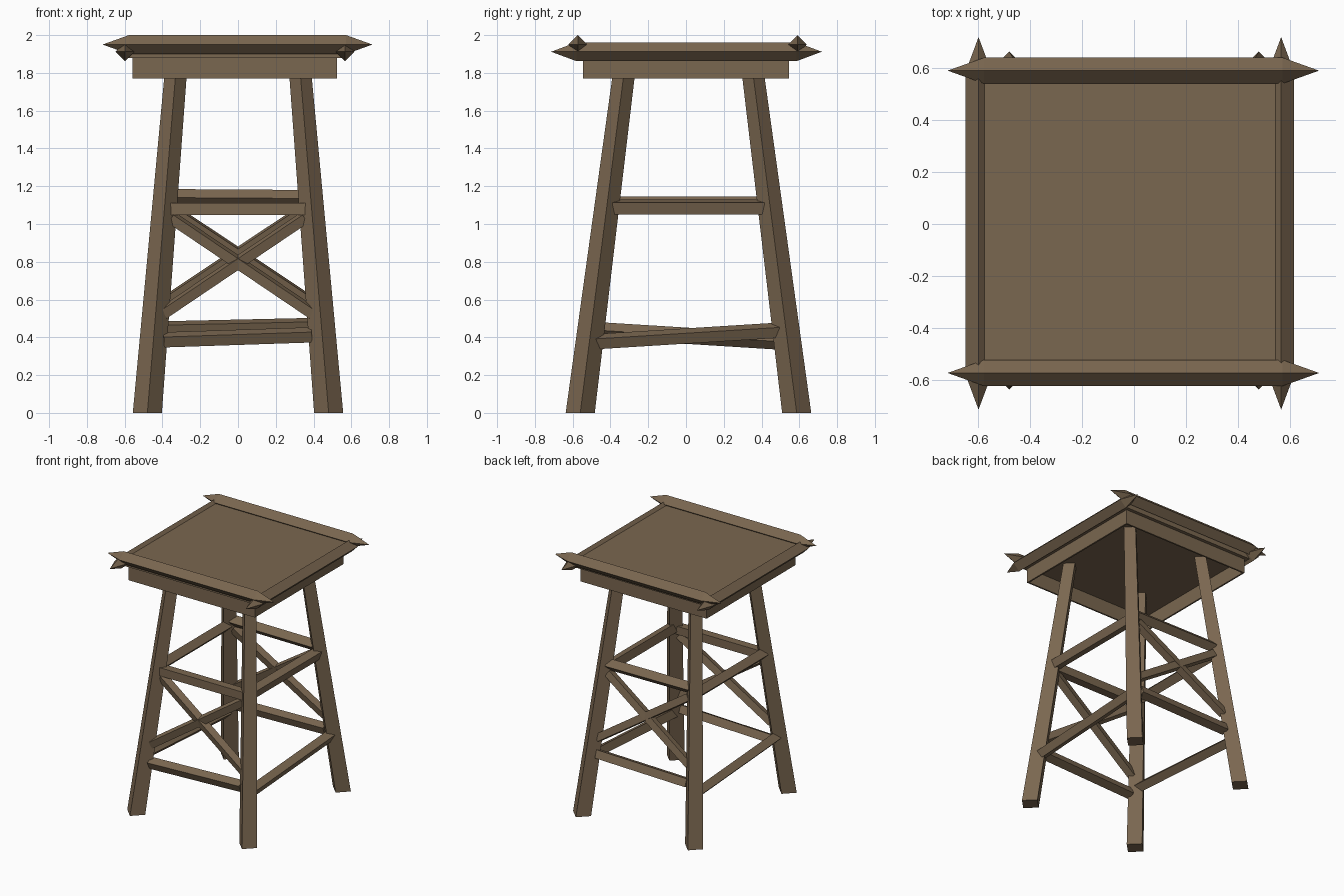
import bpy, math
from mathutils import Vector

if "Cube" in bpy.data.objects:
    bpy.data.objects.remove(bpy.data.objects["Cube"])

wood = bpy.data.materials.new("brown_wood")
wood.diffuse_color = (0.195, 0.135, 0.08, 1)
wood.use_nodes = True
wood.node_tree.nodes["Principled BSDF"].inputs["Base Color"].default_value = wood.diffuse_color


def make(name, verts, faces):
    me = bpy.data.meshes.new(name)
    me.from_pydata(verts, [], faces)
    me.materials.append(wood)
    ob = bpy.data.objects.new(name, me)
    bpy.context.collection.objects.link(ob)
    return ob


def box(name, x0, x1, y0, y1, z0, z1):
    v = [(x, y, z) for z in (z0, z1) for x, y in ((x0, y0), (x1, y0), (x1, y1), (x0, y1))]
    make(name, v, [(3, 2, 1, 0), (4, 5, 6, 7)] + [(i, (i + 1) % 4, (i + 1) % 4 + 4, i + 4) for i in range(4)])


def beam(name, a, b, r, roll=0, tip=0.0):
    """Four-sided bar from a to b; roll 0 is a diamond, 45 a square; optional pointed ends."""
    a, b = Vector(a), Vector(b)
    d = (b - a).normalized()
    s = d.cross(Vector((0, 0, 1))).normalized()
    u = s.cross(d)
    ang = [math.radians(roll + 90 * k) for k in range(4)]
    ring = [s * math.cos(t) * r + u * math.sin(t) * r for t in ang]
    v = [a + p for p in ring] + [b + p for p in ring]
    v += [a - d * tip, b + d * tip]
    f = []
    for i in range(4):
        j = (i + 1) % 4
        f += [(i, i + 4, j + 4, j)]
        if tip:
            f += [(8, i, j), (9, j + 4, i + 4)]
    if not tip:
        v = v[:8]
        f += [(0, 1, 2, 3), (7, 6, 5, 4)]
    make(name, v, f)


# Leg centre line: splayed outwards towards the ground
TOP = 1.885


def leg_at(sx, sy, z):
    t = z / 1.77
    y0, y1 = (-0.56, -0.332) if sy < 0 else (0.586, 0.358)
    return Vector((sx * (0.48 - 0.148 * t), y0 + (y1 - y0) * t, z))


# Four tapering legs with diamond sections
for sy, yn in ((-1, "front"), (1, "back")):
    for sx, xn in ((-1, "left"), (1, "right")):
        v = []
        for z, r in ((0, 0.077), (TOP, 0.058)):
            c = leg_at(sx, sy, z)
            v += [c + Vector((r * math.cos(k * math.pi / 2), r * math.sin(k * math.pi / 2), 0)) for k in range(4)]
        make(f"{yn}_{xn}_leg", v, [(3, 2, 1, 0), (4, 5, 6, 7)] +
             [(i, (i + 1) % 4, (i + 1) % 4 + 4, i + 4) for i in range(4)])


def brace(name, ca, za, cb, zb, r, roll, inset=0.03):
    a, b = leg_at(*ca, za), leg_at(*cb, zb)
    d = (b - a).normalized() * inset
    beam(name, a + d, b - d, r, roll)


# Rungs: slightly crooked, two levels round the legs
FL, FR, BL, BR = (-1, -1), (1, -1), (-1, 1), (1, 1)
brace("front_upper_rung", FL, 1.08, FR, 1.08, 0.045, 45)
brace("back_upper_rung", BL, 1.14, BR, 1.135, 0.045, 0)
brace("right_upper_rung", FR, 1.09, BR, 1.09, 0.045, 30)
brace("left_upper_rung", FL, 1.10, BL, 1.10, 0.045, 0)
brace("front_lower_rung", FL, 0.385, FR, 0.415, 0.043, 20, 0.055)
brace("back_lower_rung", BL, 0.445, BR, 0.465, 0.043, 25, 0.055)
brace("right_lower_rung", FR, 0.375, BR, 0.44, 0.043, 20)
brace("left_lower_rung", FL, 0.44, BL, 0.375, 0.043, 0)

# Crossed braces on front and back
for n, l, r, lo, hi in (("front", FL, FR, 0.50, 1.06), ("back", BL, BR, 0.555, 1.10)):
    brace(n + "_rising_brace", l, lo, r, hi, 0.038, 30, 0.05)
    brace(n + "_falling_brace", l, hi, r, lo, 0.038, 30, 0.05)

# Platform: hollow apron and deck
X0, X1, Y, Z0, Z1, T = -0.558, 0.525, 0.544, 1.77, 1.89, 0.012
box("front_apron", X0, X1, -Y, -Y + T, Z0, Z1)
box("back_apron", X0, X1, Y - T, Y, Z0, Z1)
box("left_apron", X0, X0 + T, -Y + T, Y - T, Z0, Z1)
box("right_apron", X1 - T, X1, -Y + T, Y - T, Z0, Z1)
box("platform_deck", -0.58, 0.55, -0.56, 0.57, 1.88, 1.94)

# Edge beams with pointed ends
for n, y in (("front", -0.573), ("back", 0.590)):
    beam(n + "_edge_beam", (-0.577, y, 1.95), (0.572, y, 1.95), 0.05, 0, 0.14)
for n, x in (("left", -0.598), ("right", 0.566)):
    beam(n + "_edge_beam", (x, -0.58, 1.912), (x, 0.585, 1.912), 0.05, 0, 0.134)
